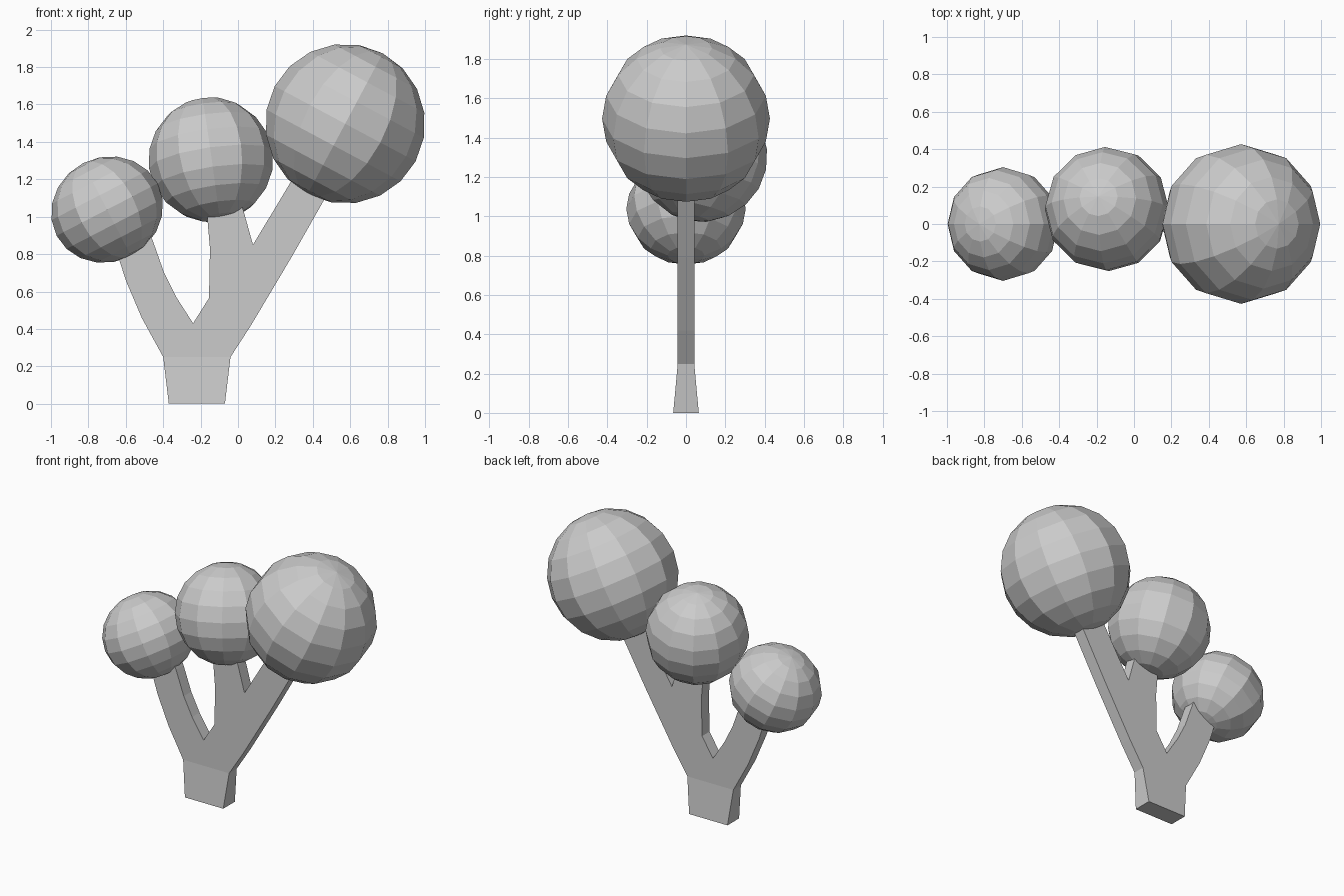
import bpy, bmesh
from mathutils import Vector

if "Cube" in bpy.data.objects:
    bpy.data.objects.remove(bpy.data.objects["Cube"])


def make_object(name, bm):
    mesh = bpy.data.meshes.new(name)
    bm.to_mesh(mesh)
    bm.free()
    obj = bpy.data.objects.new(name, mesh)
    bpy.context.collection.objects.link(obj)
    return obj


# Forked trunk: flat plate drawn in the x-z plane, flared in depth at the foot
points = {
    "foot_l": (-0.37, 0.0), "foot_r": (-0.07, 0.0),
    "neck_l": (-0.40, 0.25), "neck_r": (-0.04, 0.25),
    "l1": (-0.515, 0.46), "l2": (-0.60, 0.66), "l3": (-0.635, 0.77), "l4": (-0.68, 0.95),
    "crotch": (-0.24, 0.43),
    "k1": (-0.33, 0.57), "k2": (-0.395, 0.70), "k3": (-0.455, 0.87), "k4": (-0.51, 1.0),
    "m1": (-0.155, 0.565), "m2": (-0.15, 0.83), "m3": (-0.175, 1.12),
    "fork": (0.08, 0.85), "n1": (0.03, 1.03), "n2": (0.0, 1.12),
    "r1": (0.07, 0.42), "r2": (0.29, 0.79), "r3": (0.50, 1.16),
    "s1": (0.285, 1.19), "s2": (0.32, 1.26),
}
cells = [
    "foot_l foot_r neck_r neck_l",
    "neck_l neck_r r1 crotch l1",
    "l1 crotch k1 l2", "l2 k1 k2 l3", "l3 k2 k3", "l3 k3 k4 l4",
    "crotch r1 m1", "m1 r1 r2 fork m2",
    "m2 fork n1", "m2 n1 n2 m3",
    "fork r2 r3 s1", "s1 r3 s2",
]
bm = bmesh.new()
verts = {k: bm.verts.new((x, -0.065 if z == 0 else -0.042, z)) for k, (x, z) in points.items()}
for cell in cells:
    bm.faces.new([verts[k] for k in cell.split()])
back = bmesh.ops.extrude_face_region(bm, geom=bm.faces[:], use_keep_orig=True)
for v in back["geom"]:
    if isinstance(v, bmesh.types.BMVert):
        v.co.y *= -1
bmesh.ops.recalc_face_normals(bm, faces=bm.faces[:])
make_object("forked_trunk", bm)


# Low-poly foliage balls, each with its pole tilted along its branch
def foliage(name, centre, radius, height, pole):
    bm = bmesh.new()
    bmesh.ops.create_uvsphere(bm, u_segments=12, v_segments=10, radius=radius)
    bmesh.ops.scale(bm, vec=(1, 1, height), verts=bm.verts[:])
    obj = make_object(name, bm)
    obj.location = centre
    obj.rotation_mode = 'QUATERNION'
    obj.rotation_quaternion = Vector((0, 0, 1)).rotation_difference(Vector(pole))


foliage("foliage_left", (-0.70, 0, 1.038), 0.304, 0.92, (-0.46, 0, 0.89))
foliage("foliage_middle", (-0.145, 0.08, 1.305), 0.334, 1.0, (-0.14, 0.20, 0.97))
foliage("foliage_right", (0.573, 0, 1.497), 0.427, 1.0, (0.47, 0, 0.88))
